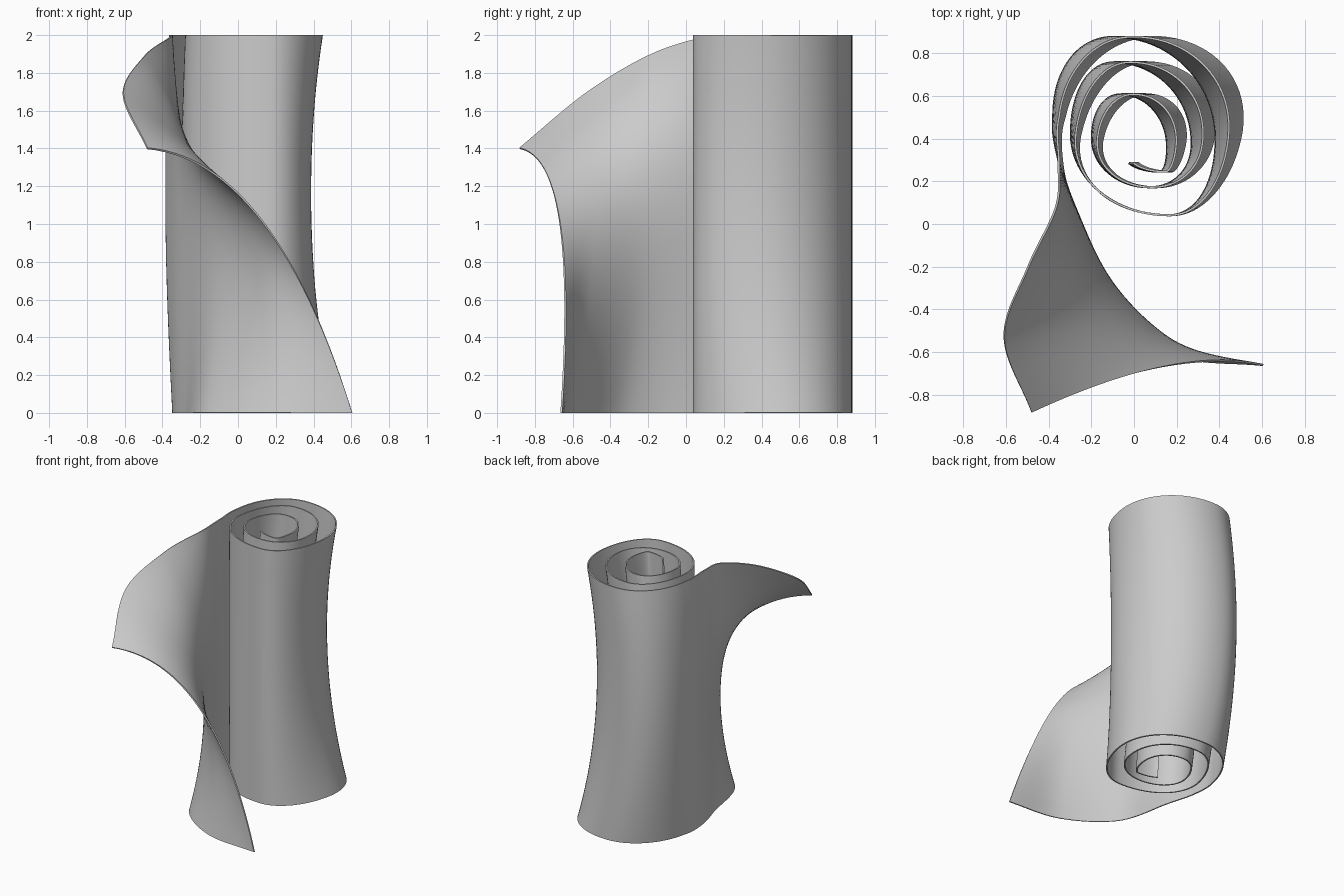
import bpy, bmesh, math
from mathutils import Vector as V

if "Cube" in bpy.data.objects:
    bpy.data.objects.remove(bpy.data.objects["Cube"])

ROWS, ARC, TAIL = 28, 20, 14

# Mid-height spiral: left / top / right / bottom extremes, from outside inward
SPIRAL = [(-.378, .50), (-.09, .876), (.382, .40), (.16, .041), (-.295, .42),
          (-.09, .757), (.27, .38), (.07, .172), (-.197, .40),
          (-.06, .607), (.155, .36), (.12, .245), (-.05, .33)]


def rails(x, y):
    """Bottom, middle and top points of the roll: it leans and flares to +x."""
    s = .65 * (y - .1) + .32 * (x + .04)
    return [V((x + k * s, y, z)) for k, z in ((.35, 0), (.007, 1), (.18, 2))]


# Rolled part: quarter-ellipse arcs between the extremes, fuller on one diagonal
roll = [rails(*SPIRAL[0])]
for i, (a, b) in enumerate(zip(SPIRAL, SPIRAL[1:])):
    for j in range(1, ARC + 1):
        t = j / ARC * math.pi / 2
        e = 1 if i % 2 else .93
        u, v = 1 - max(math.cos(t), 0) ** e, math.sin(t) ** e
        if i % 2:
            u, v = v, u
        roll.append(rails(a[0] + (b[0] - a[0]) * u, a[1] + (b[1] - a[1]) * v))
roll = roll[:-7]   # inner end of the sheet stops part way along the last arc

# Loose flap: stations from the free edge to the pinch (bottom, middle, top)
FLAP = [[(.605, -.66, 0), (.125, -.67, 1.02), (-.48, -.88, 1.40)],
        [(.18, -.61, 0), (-.005, -.475, 1.02), (-.608, -.53, 1.69)],
        [(-.165, -.365, 0), (-.155, -.215, 1.0), (-.495, -.20, 1.89)],
        [(-.275, .04, 0), (-.275, .06, 1.0), (-.365, .08, 1.985)],
        [(-.335, .28, 0), (-.348, .28, 1.0), (-.352, .28, 2.0)]]
st = [[V(p) for p in s] for s in FLAP] + [roll[0], roll[ARC // 2]]
st.insert(0, [2 * p - q for p, q in zip(st[0], st[1])])


def catmull(a, b, c, d, t):
    return (2 * b + (c - a) * t + (2 * a - 5 * b + 4 * c - d) * t * t
            + (3 * b - a - 3 * c + d) * t ** 3) / 2


flap = []
for i in range(1, len(st) - 2):
    for j in range(TAIL):
        flap.append([catmull(*(st[i + n][r] for n in (-1, 0, 1, 2)), j / TAIL)
                     for r in range(3)])

# Sheet surface: quadratic curve through the three rails at every station
bm = bmesh.new()
grid = []
for lo, mid, hi in flap + roll:
    col = []
    for r in range(ROWS + 1):
        w = r / ROWS
        p = (lo * (1 - w) * (1 - 2 * w) + mid * 4 * w * (1 - w) + hi * w * (2 * w - 1))
        col.append(bm.verts.new(p))
    grid.append(col)
for a, b in zip(grid, grid[1:]):
    for r in range(ROWS):
        bm.faces.new((a[r], b[r], b[r + 1], a[r + 1]))
mesh = bpy.data.meshes.new("rolled_sheet")
bm.to_mesh(mesh)
bm.free()
sheet = bpy.data.objects.new("rolled_sheet", mesh)
bpy.context.collection.objects.link(sheet)

# Paper thickness and smooth shading
mod = sheet.modifiers.new("thickness", 'SOLIDIFY')
mod.thickness, mod.offset = .01, 0
bpy.context.view_layer.objects.active = sheet
sheet.select_set(True)
bpy.ops.object.modifier_apply(modifier="thickness")
bpy.ops.object.shade_smooth_by_angle(angle=math.radians(40))
